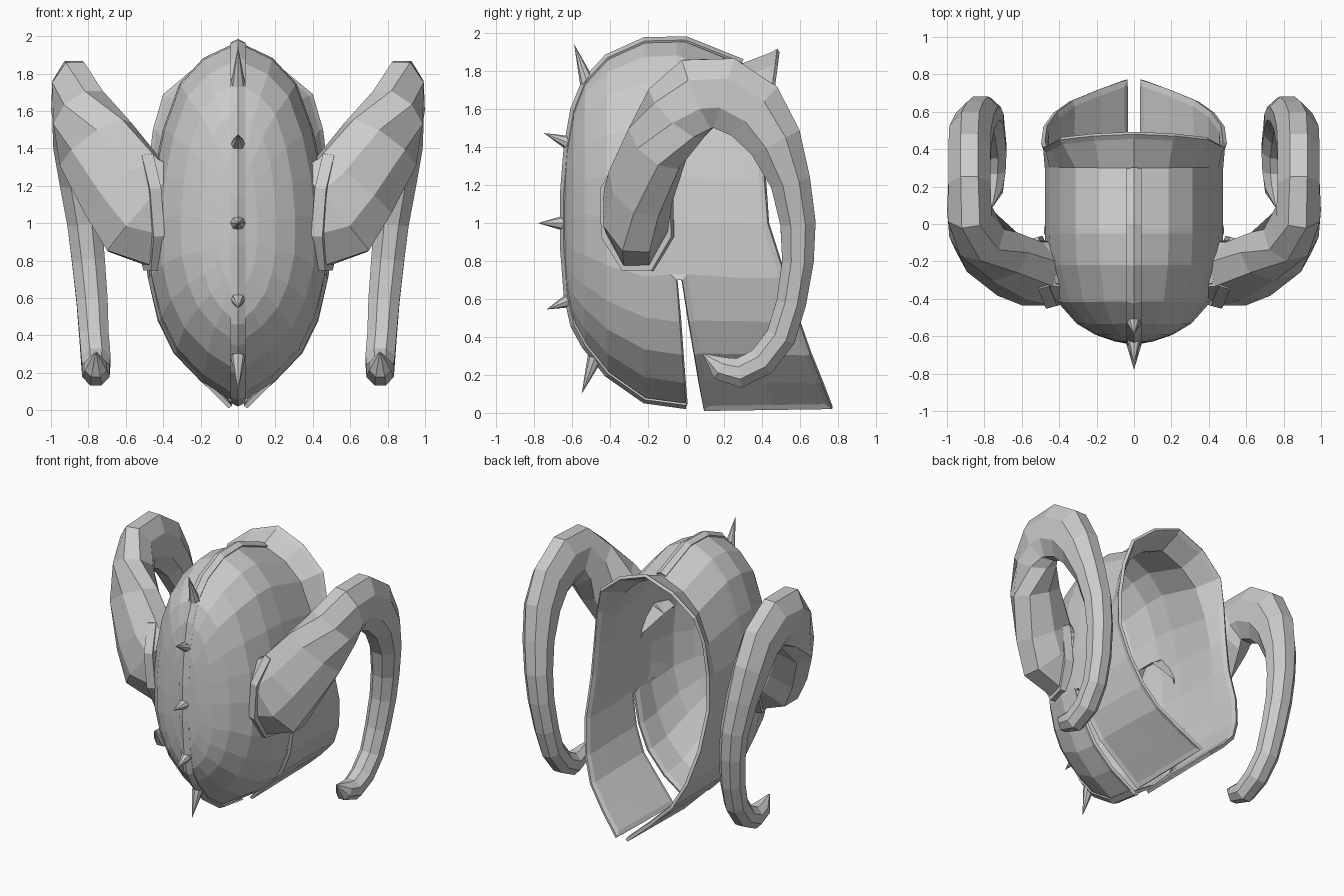
import bpy, bmesh, math
from mathutils import Vector

if "Cube" in bpy.data.objects:
    bpy.data.objects.remove(bpy.data.objects["Cube"])


def make_object(name, bm):
    bmesh.ops.recalc_face_normals(bm, faces=bm.faces)
    me = bpy.data.meshes.new(name)
    bm.to_mesh(me)
    bm.free()
    ob = bpy.data.objects.new(name, me)
    bpy.context.collection.objects.link(ob)
    return ob


def solidify(ob, t):
    m = ob.modifiers.new("Thickness", 'SOLIDIFY')
    m.thickness = t
    m.offset = -1


def lerp(a, b, f):
    return a + (b - a) * f


# Helmet shell: half outline (x, z) from crown to chin, lofted along y
outline = [(0, 1.98), (.19, 1.89), (.32, 1.75), (.41, 1.5), (.46, 1.25), (.485, 1.0),
           (.48, .70), (.425, .48), (.34, .305), (.195, .155), (0, .03)]
# front dome sections: y, width scale, bottom z, top z
dome = [(-.655, 0, .88, 1.15), (-.635, .22, .62, 1.40), (-.6, .43, .46, 1.6),
        (-.54, .64, .35, 1.75), (-.42, .86, .2, 1.88), (-.22, .98, .06, 1.97)]
# rear rim of the opening
rim = [(0, .48, 1.92), (.22, .47, 1.84), (.40, .45, 1.69), (.455, .42, 1.5), (.485, .41, 1.25),
       (.497, .43, 1.0), (.485, .52, .72), (.43, .595, .48), (.345, .655, .305), (.2, .715, .155),
       (.05, .77, .02)]
SLIT = 6

columns = []
for j, (x, z) in enumerate(outline):
    f = (z - .03) / 1.95
    col = [Vector((x * s, y, lerp(lo, hi, f))) for y, s, lo, hi in dome]
    low = max(0, (.7 - z) / .67)
    back = Vector((x, -.02 + .11 * low, z - max(0, z - 1) * .01))
    if j == len(outline) - 1:
        back = Vector((.05, .095, .01))
    col.append(Vector((x, -.05 + .05 * low, z)))
    col.append(back)
    r = Vector(rim[j])
    if j < SLIT:
        col.append(Vector((x, .3, 1 + (z - 1) * .87)))
    else:
        col.append(back.lerp(r, .55))
    col.append(r)
    columns.append(col)

bm = bmesh.new()
for side in (1, -1):
    grid = [[bm.verts.new((p.x * side, p.y, p.z)) for p in c] for c in columns]
    for j in range(len(grid) - 1):
        for k in range(len(grid[0]) - 1):
            if k == 6 and j >= SLIT:        # cheek slit
                continue
            bm.faces.new((grid[j][k], grid[j + 1][k], grid[j + 1][k + 1], grid[j][k + 1]))
bmesh.ops.remove_doubles(bm, verts=bm.verts, dist=.0005)
bmesh.ops.dissolve_degenerate(bm, edges=bm.edges, dist=.0005)
bmesh.ops.recalc_face_normals(bm, faces=bm.faces)
front = min(bm.faces, key=lambda f: f.calc_center_median().y)
if front.normal.y > 0:
    bmesh.ops.reverse_faces(bm, faces=bm.faces)
# raised border around every open edge
bmesh.ops.inset_region(bm, faces=bm.faces[:], use_boundary=True, use_even_offset=True,
                       thickness=.03, depth=-.008)
me = bpy.data.meshes.new("helmet_shell")
bm.to_mesh(me)
bm.free()
shell = bpy.data.objects.new("helmet_shell", me)
bpy.context.collection.objects.link(shell)
solidify(shell, .022)

# Centre ridge following the side profile
profile = [(.3, 1.855), (0, 1.975)] + [(d[0], d[3]) for d in reversed(dome)] \
    + [(d[0], d[2]) for d in dome] + [(0, .03)]
bm = bmesh.new()
rows = []
for i, (y, z) in enumerate(profile):
    a, b = profile[max(i - 1, 0)], profile[min(i + 1, len(profile) - 1)]
    n = Vector((0, -(b[1] - a[1]), b[0] - a[0])).normalized()
    if n.dot(Vector((0, y - .1, z - 1))) < 0:
        n = -n
    p = Vector((0, y, z))
    rows.append([bm.verts.new(p + n * o + Vector((x, 0, 0)))
                 for x, o in ((-.04, -.01), (0, .01), (.04, -.01))])
for r0, r1 in zip(rows, rows[1:]):
    for i in range(2):
        bm.faces.new((r0[i], r0[i + 1], r1[i + 1], r1[i]))
ridge = make_object("centre_ridge", bm)
solidify(ridge, .012)

# Spikes along the ridge: base (y, z), tip (y, z)
for by, bz, ty, tz in [(-.52, 1.74, -.59, 1.945), (-.61, 1.42, -.75, 1.475), (-.645, 1, -.78, 1),
                       (-.61, .595, -.735, .545), (-.48, .29, -.55, .1)]:
    base, tip = Vector((0, by, bz)), Vector((0, ty, tz))
    d = tip - base
    bpy.ops.mesh.primitive_cone_add(vertices=8, radius1=.04, radius2=0, depth=d.length,
                                    location=(base + tip) / 2,
                                    rotation=d.to_track_quat('Z', 'Y').to_euler())
    bpy.context.object.name = "spike"


def tube(name, path, side, n=8):
    """Loft elliptical rings: position, in-plane radius, cross radius, cross direction."""
    bm = bmesh.new()
    pts = [Vector(p[0]) for p in path]
    rings = []
    for i, (c, ra, rb, ref) in enumerate(path):
        t = (pts[min(i + 1, len(pts) - 1)] - pts[max(i - 1, 0)]).normalized()
        nrm = t.cross(Vector(ref)).normalized()
        b = nrm.cross(t)
        ring = []
        for k in range(n):
            a = 2 * math.pi * (k + .5) / n
            v = pts[i] + (nrm * ra * math.cos(a) + b * rb * math.sin(a)) * 1.06
            ring.append(bm.verts.new((v.x * side, v.y, v.z)))
        rings.append(ring)
    for r0, r1 in zip(rings, rings[1:]):
        for k in range(n):
            bm.faces.new((r0[k], r0[(k + 1) % n], r1[(k + 1) % n], r1[k]))
    bm.faces.new(rings[0])
    bm.faces.new(rings[-1])
    return make_object(name, bm)


# Curled horns with a collar at the base
X = (1, 0, 0)
horn = [((.46, -.255, 1.06), .29, .17, (-.25, -1, 0)), ((.51, -.265, 1.065), .29, .175, (0, -1, 0)),
        ((.61, -.24, 1.19), .25, .165, (.15, -1, 0)), ((.76, -.15, 1.42), .22, .15, (.44, -.84, .2)),
        ((.84, -.05, 1.58), .19, .14, (.85, -.5, 0)), ((.88, .06, 1.68), .20, .12, (1, -.1, 0)),
        ((.88, .2, 1.685), .195, .115, X), ((.88, .36, 1.59), .18, .115, X),
        ((.875, .47, 1.43), .145, .115, X), ((.85, .55, 1.22), .108, .105, X),
        ((.82, .59, 1.0), .095, .095, X), ((.80, .59, .8), .085, .09, X),
        ((.78, .555, .58), .08, .085, X), ((.77, .5, .4), .08, .08, X),
        ((.76, .40, .27), .08, .08, X), ((.76, .28, .21), .08, .075, X),
        ((.76, .18, .235), .065, .06, X), ((.76, .09, .31), .004, .004, X)]
collar = [((.45, -.25, 1.06), .32, .195, (-.25, -1, 0)),
          ((.51, -.266, 1.055), .315, .195, (-.25, -1, 0))]
for side, label in ((1, "right"), (-1, "left")):
    tube("horn_" + label, horn, side)
    tube("horn_collar_" + label, collar, side)
